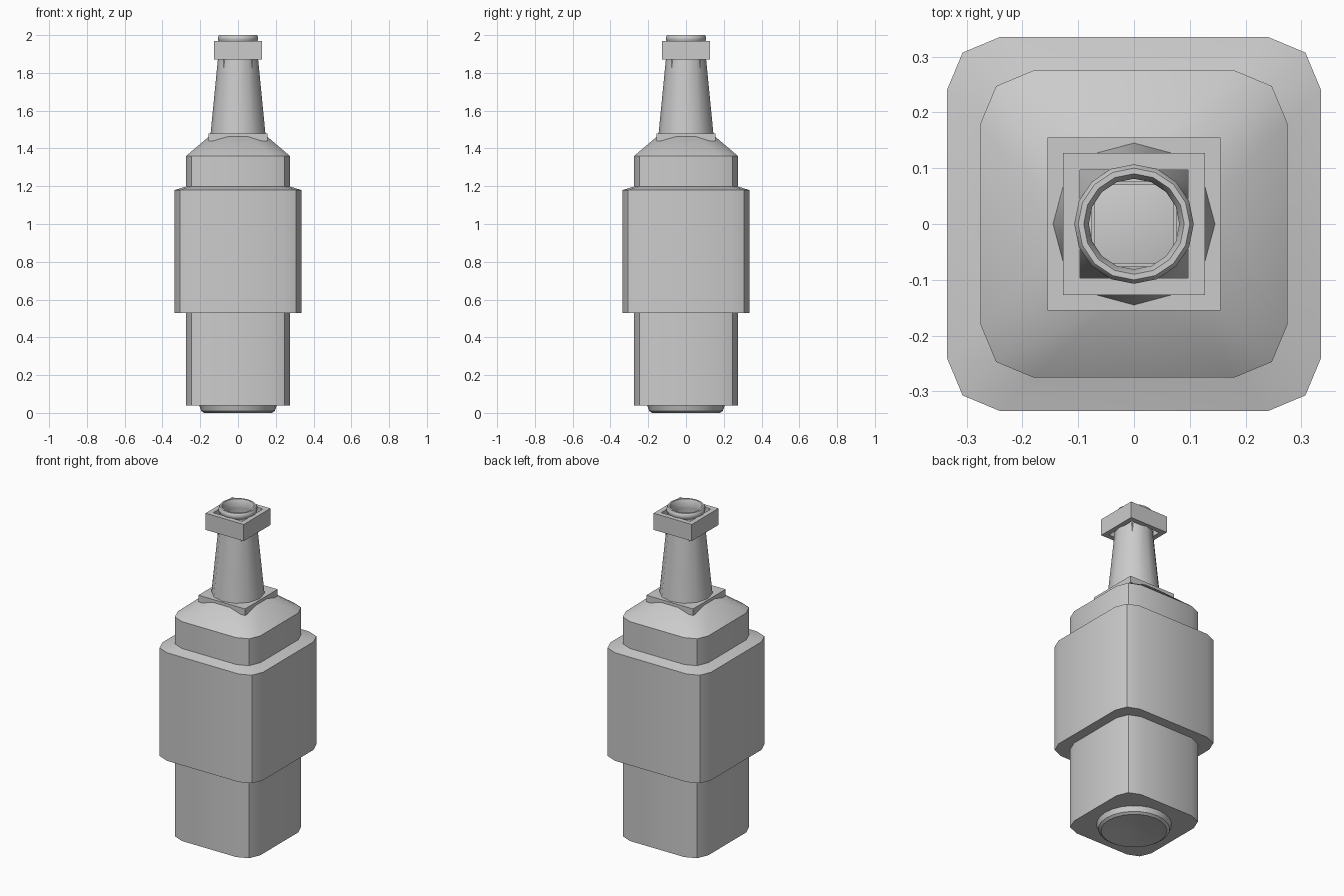
import bpy, bmesh
from math import cos, sin, pi, radians

if "Cube" in bpy.data.objects:
    bpy.data.objects.remove(bpy.data.objects["Cube"])

grey = bpy.data.materials.new("plain grey")
grey.use_nodes = True
grey.diffuse_color = (0.6, 0.6, 0.6, 1)
grey.node_tree.nodes["Principled BSDF"].inputs["Base Color"].default_value = (0.6, 0.6, 0.6, 1)


def rounded(half, z):
    """Square ring with a two-step rounded corner."""
    a, b = half - 0.095, half - 0.028
    corner = [(half, a), (b, b), (a, half)]
    ring = []
    for k in range(4):
        c, s = round(cos(k * pi / 2)), round(sin(k * pi / 2))
        ring += [(x * c - y * s, x * s + y * c, z) for x, y in corner]
    return ring


def circle(r, z, sides=12, turn=0.0):
    return [(r * cos(turn + 2 * pi * i / sides), r * sin(turn + 2 * pi * i / sides), z)
            for i in range(sides)]


def square(half, z):
    return circle(half * 2 ** 0.5, z, 4, pi / 4)


def loft(name, rings, closed=False, bottom=False, top=False):
    """Skin a stack of rings; optionally cap the ends or join last to first."""
    bm = bmesh.new()
    loops = [[bm.verts.new(p) for p in ring] for ring in rings]
    pairs = list(zip(loops, loops[1:]))
    if closed:
        pairs.append((loops[-1], loops[0]))
    for lo, hi in pairs:
        n = len(lo)
        for i in range(n):
            j = (i + 1) % n
            bm.faces.new((lo[i], lo[j], hi[j], hi[i]))
    if bottom:
        bm.faces.new(loops[0][::-1])
    if top:
        bm.faces.new(loops[-1])
    bmesh.ops.recalc_face_normals(bm, faces=bm.faces)
    mesh = bpy.data.meshes.new(name)
    bm.to_mesh(mesh)
    bm.free()
    mesh.materials.append(grey)
    obj = bpy.data.objects.new(name, mesh)
    bpy.context.collection.objects.link(obj)
    bpy.ops.object.select_all(action="DESELECT")
    obj.select_set(True)
    bpy.context.view_layer.objects.active = obj
    bpy.ops.object.shade_smooth_by_angle(angle=radians(35))
    return obj


# Bottle body with the shoulder blending from square to round
loft("body", [rounded(0.275, 0.04), rounded(0.275, 1.36), circle(0.145, 1.475, 12, pi / 12)],
     bottom=True, top=True)

# Wide sleeve around the middle, bevelled at its upper rim
loft("sleeve", [rounded(0.27, 0.53), rounded(0.335, 0.53),
                rounded(0.335, 1.18), rounded(0.27, 1.2)], closed=True)

# Round foot with a shallow hollow
loft("foot", [circle(0.02, 0.02, 24), circle(0.18, 0, 24), circle(0.195, 0.01, 24),
              circle(0.205, 0.04, 24)], bottom=True, top=True)

# Square collar plate under the neck
loft("collar", [square(0.1, 1.44), square(0.155, 1.44),
                square(0.155, 1.48), square(0.1, 1.48)], closed=True)

# Hollow tapering neck
loft("neck", [circle(0.146, 1.47), circle(0.098, 1.96),
              circle(0.085, 1.96), circle(0.125, 1.47)], closed=True)

# Inner square sleeve whose corners show just below the neck block
loft("neck_insert", [square(0.07, 1.82), square(0.076, 1.82),
                     square(0.076, 1.88), square(0.07, 1.88)], closed=True)

# Square block around the top of the neck, open through the middle
loft("neck_block", [square(0.097, 1.87), square(0.127, 1.87),
                    square(0.127, 1.97), square(0.097, 1.97)], closed=True)

# Rounded lip at the mouth
loft("lip", [circle(0.094, 1.955, 16), circle(0.107, 1.975, 16), circle(0.107, 1.99, 16),
             circle(0.1, 2.0, 16), circle(0.09, 2.0, 16), circle(0.081, 1.98, 16),
             circle(0.081, 1.955, 16)], closed=True)
